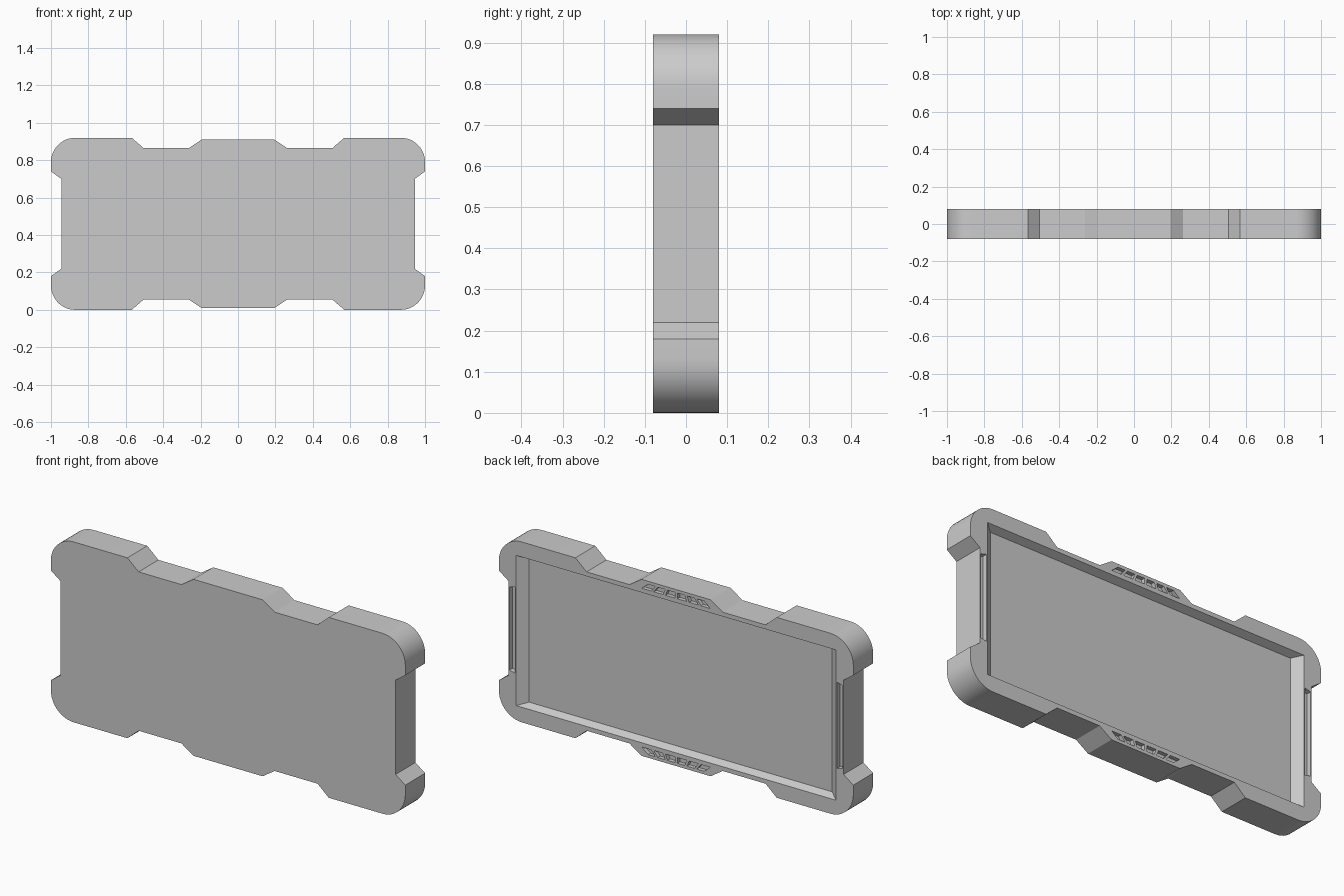
import bpy, bmesh
from math import sin, cos, pi

if "Cube" in bpy.data.objects:
    bpy.data.objects.remove(bpy.data.objects["Cube"])

MID = 0.46      # centre height
BACK = 0.08     # y of the back face


def solid(name, pieces):
    """Object made of closed prisms: each piece is (loop, y0, loop, y1) of x/z points."""
    bm = bmesh.new()
    for loop_a, y0, loop_b, y1 in pieces:
        a = [bm.verts.new((x, y0, z)) for x, z in loop_a]
        b = [bm.verts.new((x, y1, z)) for x, z in loop_b]
        bm.faces.new(a)
        bm.faces.new(b)
        n = len(a)
        for i in range(n):
            j = (i + 1) % n
            bm.faces.new((a[i], a[j], b[j], b[i]))
    bmesh.ops.recalc_face_normals(bm, faces=bm.faces)
    mesh = bpy.data.meshes.new(name)
    bm.to_mesh(mesh)
    bm.free()
    ob = bpy.data.objects.new(name, mesh)
    bpy.context.collection.objects.link(ob)
    return ob


def rect(hx, hz):
    return [(-hx, MID - hz), (hx, MID - hz), (hx, MID + hz), (-hx, MID + hz)]


# Case body: a quarter outline (relative to the centre) mirrored four ways
R = 0.13
quarter = [(0.195, 0.45), (0.263, 0.405), (0.505, 0.405), (0.568, 0.46)]
quarter += [(1 - R + R * sin(t), 0.46 - R + R * cos(t))
            for t in (i * pi / 2 / 12 for i in range(13))]
quarter += [(1.0, 0.28), (0.945, 0.24)]
outline = []
for sx, sz in ((1, 1), (1, -1), (-1, -1), (-1, 1)):
    part = [(sx * x, MID + sz * z) for x, z in quarter]
    outline += part if sx * sz > 0 else part[::-1]
body = solid("case_body", [(outline, -BACK, outline, BACK)])

# Screen recess with sloping walls
D, IX, IZ = 0.037, 0.047, 0.016
screen = solid("screen_cutter", [(rect(0.902 - IX, 0.383 - IZ), BACK - D,
                                  rect(0.902 + IX, 0.383 + IZ), BACK + D)])

# Side slots beside the screen
slots = []
for s in (-1, 1):
    loop = [(s * 0.908, MID - 0.22), (s * 0.94, MID - 0.212),
            (s * 0.94, MID + 0.212), (s * 0.908, MID + 0.22)]
    slots.append((loop, BACK - 0.025, loop, BACK + 0.05))
slot_cutter = solid("slot_cutter", slots)

# Grille cells on the top and bottom tabs, narrowing outwards
cells, COUNT, GAP = [], 6, 0.007
for s in (-1, 1):
    for i in range(COUNT):
        u0, u1 = 2 * i / COUNT - 1, 2 * (i + 1) / COUNT - 1
        loop = [(u0 * 0.2 + GAP, MID + s * 0.405), (u1 * 0.2 - GAP, MID + s * 0.405),
                (u1 * 0.165 - GAP, MID + s * 0.434), (u0 * 0.165 + GAP, MID + s * 0.434)]
        cells.append((loop, BACK - 0.02, loop, BACK + 0.05))
grille_cutter = solid("grille_cutter", cells)

# Cut everything out of the body
bpy.context.view_layer.objects.active = body
body.select_set(True)
for cutter in (screen, slot_cutter, grille_cutter):
    cutter.hide_render = True
    mod = body.modifiers.new(cutter.name, 'BOOLEAN')
    mod.operation = 'DIFFERENCE'
    mod.solver = 'EXACT'
    mod.object = cutter
    bpy.ops.object.modifier_apply(modifier=mod.name)
    bpy.data.objects.remove(cutter)

bpy.ops.object.shade_smooth_by_angle(angle=pi / 9)
